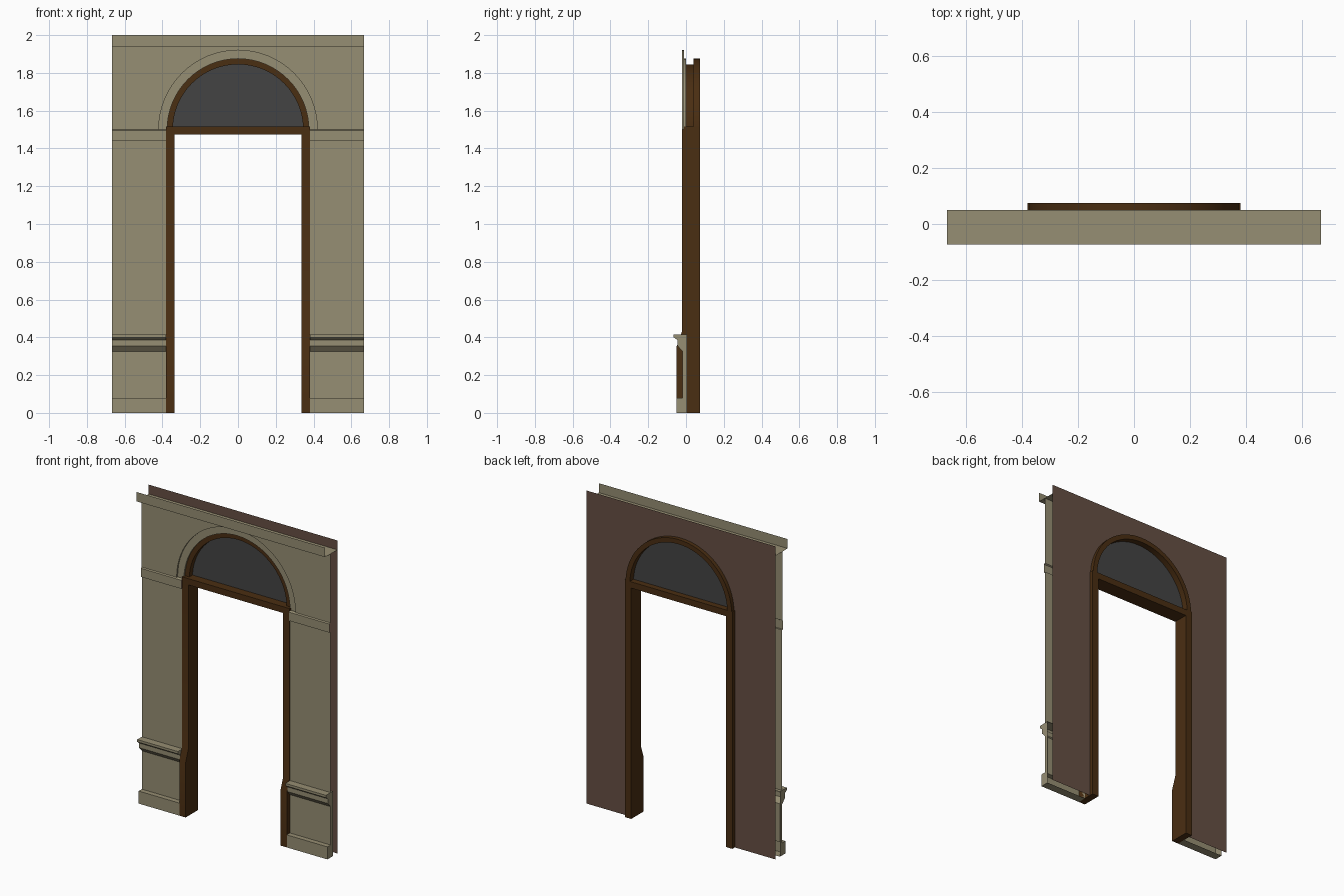
import bpy, bmesh, math

if "Cube" in bpy.data.objects:
    bpy.data.objects.remove(bpy.data.objects["Cube"])

def mat(name, rgb):
    m = bpy.data.materials.new(name)
    lin = [((c / 255 + 0.055) / 1.055) ** 2.4 if c > 10 else c / 255 / 12.92 for c in rgb]
    m.diffuse_color = (*lin, 1)
    m.use_nodes = True
    m.node_tree.nodes["Principled BSDF"].inputs["Base Color"].default_value = m.diffuse_color
    return m

STONE = mat("khaki_stone", (150, 142, 115))
WOOD = mat("dark_wood", (74, 46, 18))
GLASS = mat("dark_glass", (68, 68, 68))
BACK = mat("red_brown_wall", (102, 79, 67))
N = 16                      # arc segments per half
CZ = 1.5                    # arch centre height
W = 0.667                   # half width
ANG = [math.pi / 2 * i / N for i in range(N + 1)]

def face(bm, pts):
    bm.faces.new([bm.verts.new(p) for p in pts])

def extrude(bm, prof, x0, x1):
    """Run an upward (y, z) profile along x, facing the front."""
    for (ya, za), (yb, zb) in zip(prof, prof[1:]):
        face(bm, [(x0, ya, za), (x1, ya, za), (x1, yb, zb), (x0, yb, zb)])

def cap(bm, prof, x, positive):
    pts = [(x, y, z) for y, z in prof]      # profile goes front-up-back
    face(bm, pts[::-1] if positive else pts)

def sweep(bm, prof):
    """Sweep an (r, y) profile round the quarter arch."""
    P = lambda p, a: (p[0] * math.cos(a), p[1], CZ + p[0] * math.sin(a))
    for a0, a1 in zip(ANG, ANG[1:]):
        for p0, p1 in zip(prof, prof[1:]):
            face(bm, [P(p0, a0), P(p0, a1), P(p1, a1), P(p1, a0)])

def columns(bm, r, y, z_other, above, back=False):
    """Fill a flat sheet between the arc and a level line."""
    for a0, a1 in zip(ANG, ANG[1:]):
        xa, xb = r * math.cos(a1), r * math.cos(a0)
        za, zb = CZ + r * math.sin(a1), CZ + r * math.sin(a0)
        if above:
            pts = [(xa, y, za), (xb, y, zb), (xb, y, z_other), (xa, y, z_other)]
        elif a0 == 0:
            pts = [(xa, y, z_other), (xb, y, z_other), (xa, y, za)]
        else:
            pts = [(xa, y, z_other), (xb, y, z_other), (xb, y, zb), (xa, y, za)]
        face(bm, pts[::-1] if back else pts)

def finish(bm, name, material):
    bmesh.ops.remove_doubles(bm, verts=bm.verts, dist=1e-5)
    me = bpy.data.meshes.new(name)
    bm.to_mesh(me)
    bm.free()
    me.materials.append(material)
    ob = bpy.data.objects.new(name, me)
    bpy.context.collection.objects.link(ob)
    bpy.ops.object.select_all(action='DESELECT')
    ob.select_set(True)
    bpy.context.view_layer.objects.active = ob
    bpy.ops.object.shade_smooth_by_angle(angle=math.radians(25))
    mod = ob.modifiers.new("mirror", 'MIRROR')
    mod.merge_threshold = 1e-4
    return ob

# Dado: plinth, recessed panel and moulded cap, with closed ends
dado = [(-.05, 0), (-.05, .08), (-.018, .08), (-.018, .325), (-.045, .355),
        (-.045, .385), (-.065, .4), (-.065, .415), (.005, .415)]
bm = bmesh.new()
extrude(bm, [(.005, 0)] + dado, .38, W)
for x, pos in ((.38, False), (W, True)):
    cap(bm, [(.005, 0)] + dado, x, not pos)
finish(bm, "dado", STONE)

# Front wall with impost band and arched opening
bm = bmesh.new()
extrude(bm, [(-.018, .415), (-.018, 1.44), (-.028, 1.44), (-.028, 1.495), (-.02, CZ)], .38, W)
extrude(bm, [(-.02, CZ), (-.02, 1.94)], .42, W)
columns(bm, .42, -.02, 1.94, True)
finish(bm, "front_wall", STONE)

# Stepped stone recess around the arch
bm = bmesh.new()
sweep(bm, [(.42, -.02), (.42, -.01), (.375, -.01), (.375, 0)])
face(bm, [(.375, -.02, CZ), (.42, -.02, CZ), (.42, -.01, CZ), (.375, -.01, CZ)])
finish(bm, "arch_recess", STONE)

# Cornice: soffit and upright fascia, open on top
bm = bmesh.new()
extrude(bm, [(.05, 1.94), (-.073, 1.94), (-.073, 2)], 0, W)
finish(bm, "cornice", STONE)

# Back wall sheet with arched opening
bm = bmesh.new()
columns(bm, .375, .05, 2, True, back=True)
for x0, z0, z1 in ((.375, 0, CZ), (.375, CZ, 2)):
    face(bm, [(x0, .05, z0), (x0, .05, z1), (W, .05, z1), (W, .05, z0)])
finish(bm, "back_wall", BACK)

# Door posts, thicker at the foot
post = [(.075, 0), (-.05, 0), (-.05, .35), (-.022, .43), (-.022, 1.515), (.075, 1.515)]
bm = bmesh.new()
extrude(bm, post + post[:1], .335, .38)
cap(bm, post, .38, False)
cap(bm, post, .335, True)
bmesh.ops.remove_doubles(bm, verts=bm.verts, dist=1e-5)
bmesh.ops.recalc_face_normals(bm, faces=bm.faces)
finish(bm, "door_post", WOOD)

# Transom between the posts
bar = [(.075, 1.475), (-.022, 1.475), (-.022, 1.515), (.075, 1.515)]
bm = bmesh.new()
extrude(bm, bar + bar[:1], 0, .335)
finish(bm, "transom", WOOD)

# Arched window frame
bm = bmesh.new()
sweep(bm, [(.375, 0), (.345, 0), (.345, .075), (.375, .075), (.375, .04)])
finish(bm, "arch_frame", WOOD)

# Half-round glass, seen from both sides
bm = bmesh.new()
columns(bm, .345, .033, CZ, False)
columns(bm, .345, .037, CZ, False, back=True)
finish(bm, "fanlight_glass", GLASS)
